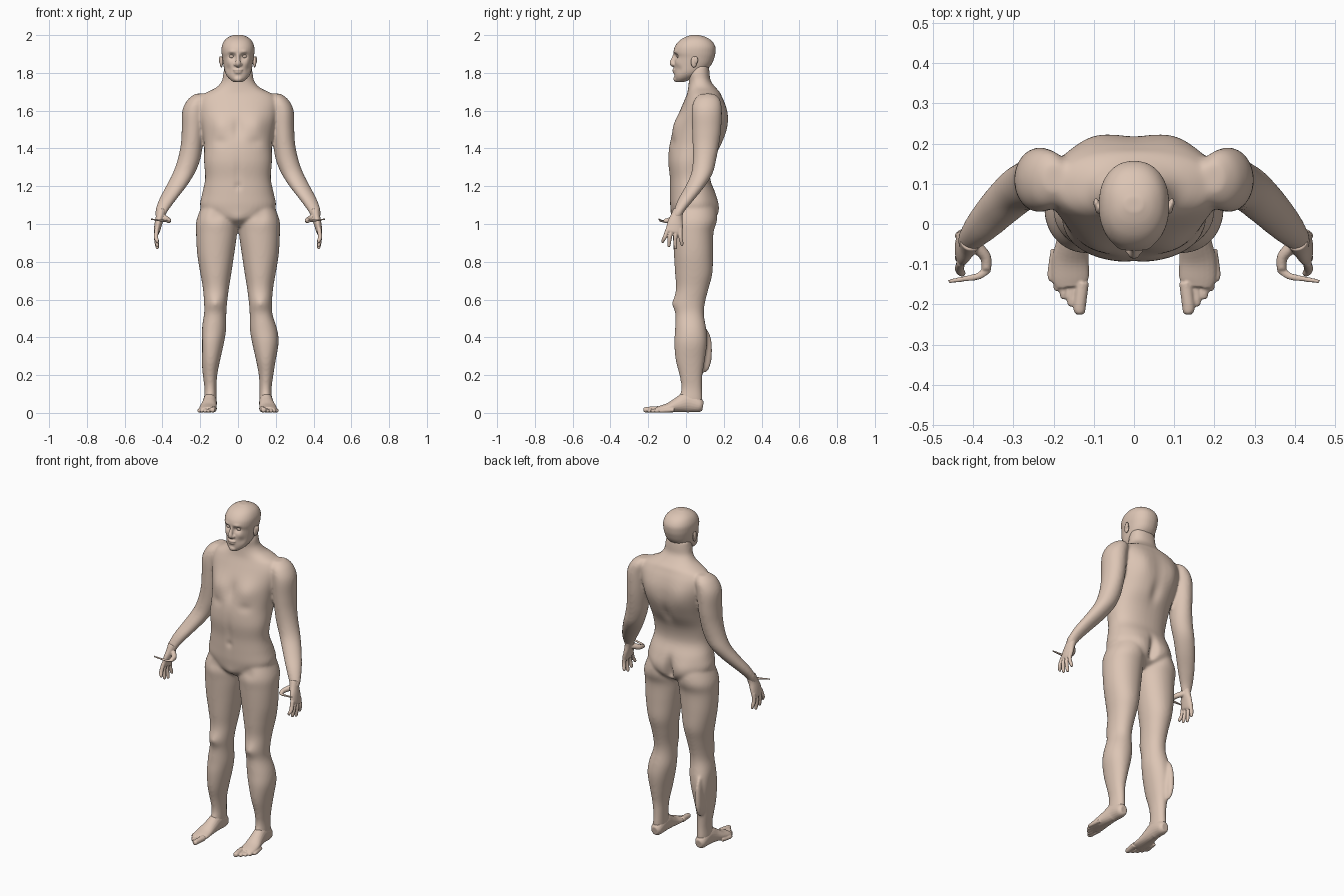
import bpy, bmesh, math
from mathutils import Vector, Matrix

skin = bpy.data.materials.new("skin")
skin.diffuse_color = (0.72, 0.56, 0.46, 1)


def spline(rows, steps=4):
    """Catmull-Rom interpolation between the rows of a profile."""
    out = []
    for i in range(len(rows) - 1):
        a, b, c, d = (rows[max(i - 1, 0)], rows[i], rows[i + 1], rows[min(i + 2, len(rows) - 1)])
        for k in range(steps):
            t = k / steps
            out.append([0.5 * (2 * q + (r - p) * t + (2 * p - 5 * q + 4 * r - s) * t * t
                               + (3 * q - p - 3 * r + s) * t ** 3) for p, q, r, s in zip(a, b, c, d)])
    return out + [list(rows[-1])]


def skin_rings(bm, rings):
    vs = [[bm.verts.new(p) for p in ring] for ring in rings]
    n = len(vs[0])
    for a, b in zip(vs, vs[1:]):
        for i in range(n):
            bm.faces.new((a[i], a[(i + 1) % n], b[(i + 1) % n], b[i]))
    bm.faces.new(vs[0][::-1])
    bm.faces.new(vs[-1])


def oval(n, e=2.0):
    for i in range(n):
        a = 2 * math.pi * i / n
        c, s = math.cos(a), math.sin(a)
        yield math.copysign(abs(c) ** (2 / e), c), math.copysign(abs(s) ** (2 / e), s)


def stack(bm, rows, side=1, e=2.2):
    """Horizontal slices: z, x0, x1, y0, y1."""
    rings = []
    for z, x0, x1, y0, y1 in spline(rows):
        rings.append([Vector((side * ((x0 + x1) + c * (x1 - x0)) / 2,
                              ((y0 + y1) + s * (y1 - y0)) / 2, z)) for c, s in oval(40, e)])
    skin_rings(bm, rings)


def tube(bm, rows, side=1):
    """Oval slices square to a path: x, y, z, rx, other radius."""
    pts = spline(rows)
    rings = []
    for i, (x, y, z, ru, rv) in enumerate(pts):
        t = (Vector(pts[min(i + 1, len(pts) - 1)][:3]) - Vector(pts[max(i - 1, 0)][:3])).normalized()
        u = Vector((1, 0, 0)) if abs(t.x) < 0.8 else Vector((0, 1, 0))
        u = (u - t * u.dot(t)).normalized()
        v = t.cross(u)
        ring = [Vector((x, y, z)) + u * c * ru + v * s * rv for c, s in oval(20)]
        rings.append([Vector((side * p.x, p.y, p.z)) for p in ring])
    skin_rings(bm, rings)


def blob(bm, loc, size):
    bmesh.ops.create_uvsphere(bm, u_segments=24, v_segments=16, radius=1,
                              matrix=Matrix.Translation(loc) @ Matrix.Diagonal((*size, 1)))


def finish(bm, name, voxel, smooth, bumps=()):
    """Fuse the shells, press in soft bumps (x, y, z, radius, z stretch, dx, dy), smooth."""
    bmesh.ops.recalc_face_normals(bm, faces=bm.faces)
    me = bpy.data.meshes.new(name)
    bm.to_mesh(me)
    bm.free()
    ob = bpy.data.objects.new(name, me)
    bpy.context.collection.objects.link(ob)
    if voxel:
        m = ob.modifiers.new("fuse", 'REMESH')
        m.mode = 'VOXEL'
        m.voxel_size = voxel
        dg = bpy.context.evaluated_depsgraph_get()
        me = bpy.data.meshes.new_from_object(ob.evaluated_get(dg))
        ob.modifiers.clear()
        ob.data = me
        both = list(bumps) + [(-b[0], *b[1:5], -b[5], b[6]) for b in bumps if b[0] > 0]
        for x, y, z, r, st, dx, dy in both:
            for v in me.vertices:
                p = v.co
                if abs(p.z - z) < 2.5 * r * st and abs(p.y - y) < 2.5 * r:
                    d = ((p.x - x) ** 2 + (p.y - y) ** 2 + ((p.z - z) / st) ** 2) / (r * r)
                    if d < 6:
                        w = math.exp(-d)
                        p.x += dx * w
                        p.y += dy * w
        s = ob.modifiers.new("soften", 'SMOOTH')
        s.iterations = smooth
        s.factor = 0.5
    me.materials.clear()
    me.materials.append(skin)
    me.shade_smooth()
    return ob


# Body: torso and neck, arms, legs
bm = bmesh.new()
torso = [(.985, .04, -.02, .09), (1.03, .15, -.07, .155), (1.09, .2, -.083, .168),
         (1.16, .19, -.085, .158), (1.24, .174, -.086, .128), (1.33, .18, -.095, .142),
         (1.42, .18, -.088, .19), (1.50, .192, -.068, .216), (1.58, .21, -.04, .218),
         (1.64, .215, -.015, .205), (1.68, .195, .002, .188), (1.70, .16, .008, .178),
         (1.725, .112, .012, .155), (1.76, .085, .015, .13), (1.80, .078, .01, .125), (1.84, .07, .03, .12)]
stack(bm, [(z, -w, w, a, b) for z, w, a, b in torso], e=2.25)
arm = [(1.69, .17, .225, .08, .15), (1.66, .16, .265, .045, .18), (1.60, .17, .295, .03, .19),
       (1.50, .178, .298, .032, .186), (1.42, .186, .303, .035, .175), (1.34, .2, .32, .036, .16),
       (1.27, .228, .345, .028, .142), (1.20, .272, .381, -.003, .1), (1.13, .326, .418, -.042, .044),
       (1.07, .37, .438, -.066, -.006), (1.035, .388, .436, -.078, -.024)]
leg = [(1.10, .03, .19, -.05, .14), (1.02, .004, .22, -.073, .16), (.95, .005, .222, -.07, .145),
       (.84, .02, .216, -.064, .143), (.74, .035, .2, -.058, .14), (.66, .048, .186, -.053, .12),
       (.58, .058, .18, -.064, .1), (.52, .062, .183, -.056, .095), (.44, .063, .208, -.058, .108),
       (.37, .075, .215, -.062, .112), (.28, .095, .2, -.055, .1), (.20, .11, .187, -.035, .087),
       (.13, .114, .178, -.025, .085), (.07, .114, .18, -.04, .088), (.04, .116, .178, -.04, .085)]
for s in (-1, 1):
    stack(bm, arm, s, 2)
    stack(bm, leg, s, 2.1)
blob(bm, (-.165, .1, .33), (.022, .04, .12))
body_bumps = [
    (.1, -.06, 1.53, .06, 1, 0, -.016), (.1, -.09, 1.435, .04, .6, 0, .008),
    (0, -.07, 1.52, .025, 3, 0, .012), (0, -.09, 1.27, .015, 6, 0, .006),
    (0, -.085, 1.2, .014, 1, 0, .01), (0, .19, 1.42, .03, 5, 0, -.015),
    (.1, .2, 1.56, .06, 1.4, 0, .012), (.09, .17, 1.08, .06, 1, 0, .014),
    (0, .165, 1.06, .02, 3.5, 0, -.04), (.12, -.06, .58, .03, 1, 0, -.01),
    (0, -.08, 1.01, .035, 1, 0, -.012), (.12, -.08, 1.04, .03, 1, 0, .008)]
body = finish(bm, "body", .007, 14, body_bumps)
for v in body.data.vertices:  # slimmer outer calf on one side
    d = ((v.co.x + .21) / .07) ** 2 + ((v.co.y - .02) / .08) ** 2 + ((v.co.z - .38) / .1) ** 2
    v.co.x += .025 * math.exp(-d)

# Head: skull and jaw, nose, lips, chin
bm = bmesh.new()
head = [(1.752, .025, -.052, -.01), (1.772, .05, -.06, .04), (1.80, .068, -.062, .09),
        (1.84, .077, -.062, .132), (1.88, .083, -.06, .15), (1.908, .087, -.066, .156),
        (1.94, .086, -.059, .155), (1.97, .073, -.036, .136), (1.99, .05, -.004, .104), (2.001, .022, .03, .066)]
stack(bm, [(z, -w, w, a, b) for z, w, a, b in head], e=2.2)
tube(bm, [(0, -.056, 1.905, .009, .01), (0, -.066, 1.875, .01, .012),
          (0, -.073, 1.85, .015, .014), (0, -.064, 1.836, .012, .008)])
blob(bm, (0, -.06, 1.815), (.026, .013, .008))
blob(bm, (0, -.058, 1.803), (.022, .013, .008))
blob(bm, (0, -.05, 1.768), (.024, .017, .017))
for s in (-1, 1):
    blob(bm, (s * .013, -.064, 1.845), (.01, .011, .009))
finish(bm, "head", .004, 5, [
    (.033, -.06, 1.888, .02, .75, 0, .016), (.05, -.045, 1.855, .022, 1, 0, -.006),
    (.033, -.055, 1.912, .018, .5, 0, -.006), (.055, -.04, 1.82, .02, 1, 0, .006)])

# Eyes and ears
for s, side in ((-1, "right"), (1, "left")):
    bm = bmesh.new()
    blob(bm, (s * .033, -.036, 1.888), (.015, .013, .011))
    finish(bm, side + "_eye", 0, 0)
    bm = bmesh.new()
    blob(bm, (s * .088, .042, 1.858), (.009, .017, .03))
    blob(bm, (s * .094, .052, 1.868), (.007, .012, .02))
    finish(bm, side + "_ear", .003, 2)

# Hands: palm, thumb with long thin tip, four fingers
for s, side in ((-1, "right"), (1, "left")):
    bm = bmesh.new()
    tube(bm, [(.405, -.04, 1.075, .028, .027), (.412, -.05, 1.04, .023, .032),
              (.422, -.058, 1.0, .02, .042), (.43, -.062, .96, .016, .044), (.432, -.064, .95, .01, .036)], s)
    tube(bm, [(.40, -.05, 1.035, .016, .018), (.37, -.08, 1.022, .014, .015), (.367, -.112, 1.016, .012, .012)], s)
    tube(bm, [(.362, -.11, 1.014, .011, .008), (.385, -.129, 1.016, .009, .006),
              (.42, -.136, 1.02, .007, .005), (.462, -.143, 1.026, .005, .004)], s)
    for y0, y1, tip in ((-.096, -.122, .9), (-.074, -.09, .878), (-.051, -.056, .868), (-.03, -.022, .885)):
        tube(bm, [(.43, y0, .975, .011, .011), (.434, (y0 + y1) / 2 - .003, .93, .0115, .0105),
                  (.428, y1, tip + .012, .0095, .009), (.425, y1, tip, .006, .006)], s)
    finish(bm, side + "_hand", .0035, 3)

# Feet: heel to ball, five toes
for s, side in ((-1, "right"), (1, "left")):
    bm = bmesh.new()
    tube(bm, [(.147, .09, .036, .02, .024), (.147, .07, .04, .033, .038), (.148, .01, .056, .036, .054),
              (.152, -.04, .043, .04, .041), (.158, -.09, .028, .046, .026),
              (.158, -.135, .02, .046, .018), (.156, -.155, .017, .038, .014)], s)
    for x0, x1, tip, r in ((.128, .135, -.225, .016), (.15, .156, -.205, .011), (.168, .174, -.187, .011),
                           (.184, .19, -.167, .011), (.196, .204, -.143, .011)):
        tube(bm, [(x0, tip + .08, r + .004, r, r), (x1, tip + .025, r + .001, r, r * .95),
                  (x1, tip + .006, r, r * .85, r * .8), (x1, tip, r, r * .5, r * .5)], s)
    finish(bm, side + "_foot", .0035, 3)
